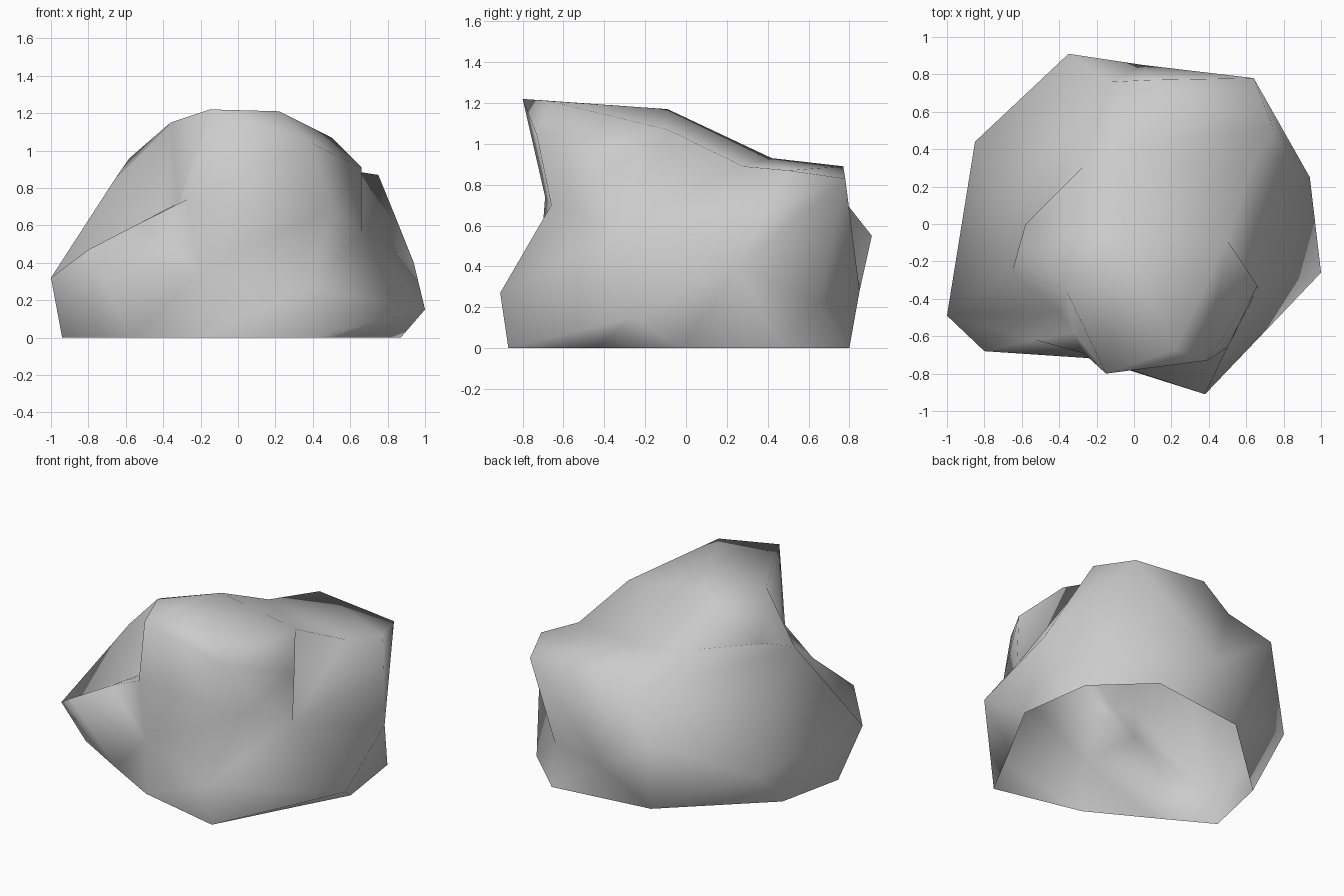
import bpy
import bmesh

# Remove the default cube
default_cube = bpy.data.objects.get("Cube")
if default_cube:
    bpy.data.objects.remove(default_cube, do_unlink=True)

UNIT = 0.01  # outlines are written in hundredths of a unit

# Horizontal outlines, counter-clockwise from the front
ground_outline = [(-19, -73), (41, -87), (64, -44), (87, -2), (80, 48),
                  (46, 80), (-23, 71), (-84, 15), (-94, -31), (-57, -52)]
belly_outline = [(-20, -72, 35), (38, -91, 27), (100, -26, 15), (94, 25, 40), (54, 65, 22),
                 (5, 85, 28), (-35, 91, 55), (-85, 44, 28), (-100, -49, 32), (-80, -68, 47)]
shoulder_outline = [(-27, -69, 74), (50, -66, 70), (66, -35, 57), (84, 38, 65), (64, 78, 83),
                    (8, 77, 89), (-13, 76, 74), (-65, -25, 86), (-40, -47, 67), (-53, -62, 61)]
crown_outline = [(-15, -80, 122), (39, -73, 104), (66, -33, 91), (62, 28, 89), (75, 50, 87),
                 (-6, 42, 93), (-27, 31, 95), (-58, 0, 96), (-36, -36, 115), (-32, -58, 72)]


def make_material(name, color):
    material = bpy.data.materials.new(name)
    material.use_nodes = True
    material.diffuse_color = color
    shader = material.node_tree.nodes["Principled BSDF"]
    shader.inputs["Base Color"].default_value = color
    shader.inputs["Roughness"].default_value = 0.9
    return material


def add_point(bm, x, y, z=0):
    return bm.verts.new((x * UNIT, y * UNIT, z * UNIT))


def add_ring(bm, outline):
    return [add_point(bm, *point) for point in outline]


def bridge(bm, lower, upper):
    """Join two outlines with a closed band of four-sided faces."""
    count = len(lower)
    for i in range(count):
        j = (i + 1) % count
        bm.faces.new((lower[i], lower[j], upper[j], upper[i]))


def fan(bm, tip, rim):
    """Join a run of rim points to one tip."""
    for start, end in zip(rim, rim[1:]):
        bm.faces.new((start, end, tip))


bm = bmesh.new()

# Sides of the boulder, outline by outline, left open underneath
outlines = (ground_outline, belly_outline, shoulder_outline, crown_outline)
rings = [add_ring(bm, outline) for outline in outlines]
for lower, upper in zip(rings, rings[1:]):
    bridge(bm, lower, upper)
ground, belly, shoulder, crown = rings

# Crown: overhanging brow at the front, ridge behind it, shelf on the left
brow_left, brow_right, spur, notch, corner, saddle = crown[:6]
peak, hollow = crown[8:]
brow = add_point(bm, 22, -67, 121)
ridge = add_point(bm, -6, -9, 117)
shelf = add_point(bm, 50, -9, 107)
fan(bm, shelf, [ridge, brow, brow_right, spur, notch, saddle, ridge])
fan(bm, ridge, crown[5:9] + [brow_left, brow])
bm.faces.new((brow_left, brow_right, brow))
bm.faces.new((notch, corner, saddle))
bm.faces.new((peak, hollow, brow_left))

# Chosen creases: base corner, back corner, left gully and right flank
for crease in ((ground[1], belly[2]), (ground[3], belly[2]), (belly[3], shoulder[4]),
               (shoulder[2], notch), (belly[8], shoulder[9])):
    bmesh.ops.connect_verts(bm, verts=list(crease))

# Split the other bent side faces along their shorter diagonal
side_faces = [face for face in bm.faces if len(face.verts) == 4]
bmesh.ops.triangulate(bm, faces=side_faces, quad_method="SHORT_EDGE")

# Sink the gully behind the spur
bmesh.ops.rotate_edges(bm, edges=[bm.edges.get((spur, notch))])

# Smooth shading over the whole stone
for face in bm.faces:
    face.smooth = True

mesh = bpy.data.meshes.new("boulder")
bm.to_mesh(mesh)
bm.free()
mesh.materials.append(make_material("stone grey", (0.6, 0.6, 0.6, 1.0)))
boulder = bpy.data.objects.new("boulder", mesh)
bpy.context.scene.collection.objects.link(boulder)
